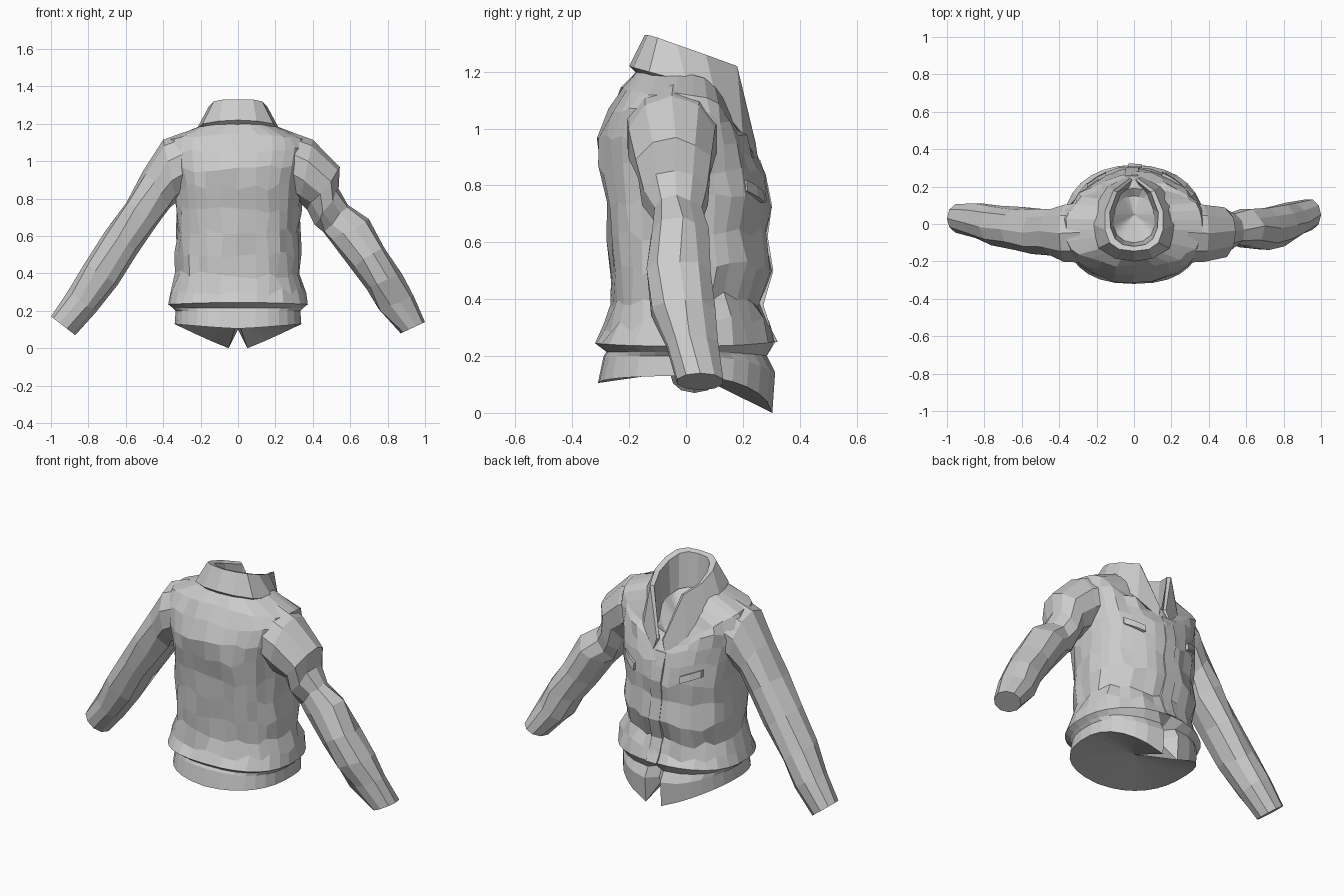
import bpy, bmesh, math, random
from mathutils import Vector

if "Cube" in bpy.data.objects:
    bpy.data.objects.remove(bpy.data.objects["Cube"])

random.seed(4)
cloth = bpy.data.materials.new("light_grey_cloth")
cloth.diffuse_color = (0.6, 0.6, 0.6, 1)
cloth.use_nodes = True
cloth.node_tree.nodes["Principled BSDF"].inputs["Base Color"].default_value = cloth.diffuse_color


def finish(name, bm):
    bmesh.ops.recalc_face_normals(bm, faces=bm.faces[:])
    me = bpy.data.meshes.new(name)
    bm.to_mesh(me)
    bm.free()
    me.materials.append(cloth)
    ob = bpy.data.objects.new(name, me)
    bpy.context.collection.objects.link(ob)
    return ob


def loft(name, rings, start=None, end=None):
    """Skin closed rings; cap with a flat face, or a fan to a given point."""
    bm = bmesh.new()
    vr = [[bm.verts.new(p) for p in r] for r in rings]
    n = len(rings[0])
    for a, b in zip(vr, vr[1:]):
        for i in range(n):
            j = (i + 1) % n
            bm.faces.new((a[i], a[j], b[j], b[i]))
    for r, tip in ((vr[0], start), (vr[-1], end)):
        if tip is None:
            bm.faces.new(r)
        else:
            c = bm.verts.new(tip)
            for i in range(n):
                bm.faces.new((r[i], r[(i + 1) % n], c))
    return finish(name, bm)


def jitter(a, az):
    return Vector([random.uniform(-k, k) for k in (a, a, az)])


def spow(v, e):
    return math.copysign(abs(v) ** e, v)


# Torso rings: half width, back y, opening-side y, z at back / side / opening
BODY = [
    (.34, -.31, .31, .105, .13, -.02),
    (.335, -.29, .32, .20, .20, .14),
    (.35, -.28, .29, .215, .215, .20),
    (.375, -.32, .315, .245, .235, .25),
    (.36, -.285, .29, .30, .31, .30),
    (.33, -.27, .265, .39, .40, .38),
    (.335, -.27, .30, .50, .50, .50),
    (.33, -.275, .28, .62, .62, .62),
    (.335, -.285, .295, .74, .74, .73),
    (.345, -.305, .275, .86, .86, .83),
    (.365, -.31, .25, .96, .96, .90),
    (.385, -.27, .225, 1.06, 1.05, .94),
    (.37, -.225, .205, 1.14, 1.12, .96),
    (.20, -.175, .19, 1.20, 1.19, .97),
    (.12, -.10, .15, 1.12, 1.10, .94),
]
N = 30
FRONT = 7                               # vertex nearest the opening centre
rings = []
for k, (hw, yb, yf, zb, zs, zf) in enumerate(BODY):
    ring = []
    for i in range(N):
        t = math.pi / 2 + 2 * math.pi * (i - FRONT) / N
        c, s = math.cos(t), math.sin(t)
        e = .92 if s > 0 else .82
        w = 1 - abs(c) if k == 0 else abs(s) ** 2.5
        z = zs + ((zf if s > 0 else zb) - zs) * w
        p = Vector((hw * spow(c, e), (yf if s > 0 else -yb) * spow(s, e), z))
        off = i - FRONT
        if k < 3:                       # split between the two front tails
            if off == 0:
                p.y -= .07
                p.z = .10 if k == 0 else p.z
            elif abs(off) == 1:
                p.x = -.05 * off
                p.z = 0 if k == 0 else p.z
        if 3 < k < 13:
            p += jitter(.01, .02 if k < 12 else .008)
        if 3 < k < 9 and s > 0:         # slanting folds across the belly
            p.z += .13 * p.x * s
        ring.append(p)
    rings.append(ring)
loft("jacket_body", rings, (0, 0, .15), (0, .05, .96))


# Sleeves: outer x z, inner x z, centre y, half depth
LEFT = [
    (.29, 1.155, .25, .84, -.045, .17), (.40, 1.115, .33, .78, -.05, .16),
    (.50, .96, .37, .74, -.045, .135), (.60, .79, .42, .66, -.04, .12),
    (.71, .62, .53, .51, -.03, .12), (.82, .45, .65, .33, -.01, .11),
    (.91, .31, .75, .19, .015, .105), (1.0, .17, .87, .07, .03, .08),
]
RIGHT = LEFT[:2] + [
    (.55, .97, .37, .75, -.04, .135), (.545, .86, .42, .67, -.04, .12),
    (.59, .77, .45, .62, -.03, .08), (.70, .68, .49, .58, -.02, .10),
    (.79, .54, .60, .43, -.03, .115), (.88, .40, .68, .31, -.01, .11),
    (.93, .28, .75, .20, .02, .10), (1.0, .14, .87, .08, .05, .085),
]
for name, side, rows in (("left_sleeve", -1, LEFT), ("right_sleeve", 1, RIGHT)):
    rings = []
    for k, (ox, oz, ix, iz, yc, ry) in enumerate(rows):
        ring = []
        for i in range(10):
            t = 2 * math.pi * i / 10
            u = .5 + .5 * math.cos(t)
            p = Vector((side * (ix + (ox - ix) * u), yc + ry * math.sin(t), iz + (oz - iz) * u))
            if 1 < k < len(rows) - 1:
                p += jitter(.01, .012)
            ring.append(p)
        rings.append(ring)
    loft(name, rings)

# Collar and lapels: stations from the V point round to the back centre, then mirrored
OUT_LOW = [(.04, .255, .88), (.14, .20, .98), (.21, .11, 1.09), (.225, 0, 1.165), (.19, -.13, 1.2), (.10, -.185, 1.215), (0, -.2, 1.22)]
OUT_TOP = [(.02, .245, .95), (.11, .18, 1.22), (.155, .07, 1.26), (.155, -.03, 1.295), (.13, -.10, 1.32), (.08, -.135, 1.33), (0, -.145, 1.33)]
IN_TOP = [(.01, .235, .95), (.09, .17, 1.215), (.13, .06, 1.25), (.125, -.02, 1.285), (.10, -.08, 1.31), (.06, -.11, 1.32), (0, -.12, 1.32)]
IN_LOW = [(.01, .20, .90), (.07, .16, .98), (.10, .08, 1.05), (.11, -.01, 1.09), (.09, -.06, 1.11), (.05, -.09, 1.12), (0, -.10, 1.12)]
sections = [list(q) for q in zip(OUT_LOW, OUT_TOP, IN_TOP, IN_LOW)]
sections += [[(-x, y, z) for x, y, z in q] for q in reversed(sections[:-1])]
loft("collar", sections)


# Panels laid on the opening side
def surface_y(x, z):
    for a, b in zip(BODY[3:], BODY[4:]):
        if z <= b[5] or b is BODY[-1]:
            f = min(1, max(0, (z - a[5]) / max(b[5] - a[5], .001)))
            hw, yf = a[0] + (b[0] - a[0]) * f, a[2] + (b[2] - a[2]) * f
            return yf * max(0, 1 - abs(x / hw) ** 2.17) ** .46


def panel(name, left, right, lift):
    """Thin strip between two matching xz edges, following the body."""
    secs = []
    for (ax, az), (bx, bz) in zip(left, right):
        ya, yb = surface_y(ax, az), surface_y(bx, bz)
        secs.append([(ax, ya + lift, az), (bx, yb + lift, bz), (bx, yb - .02, bz), (ax, ya - .02, az)])
    return loft(name, secs)


# Overlapping front edge running down from the V, and two slanted pocket flaps
ZS = [.89, .81, .73, .62, .50, .38, .30, .25]
panel("front_placket", [(-.05 + .02 * i / 7, z) for i, z in enumerate(ZS)],
      [(.02 + .02 * i / 7, z) for i, z in enumerate(ZS)], .008)
for s, side in ((-1, "left"), (1, "right")):
    panel(side + "_chest_pocket", [(s * .15, .78), (s * .20, .80), (s * .25, .82)],
          [(s * .15, .74), (s * .20, .76), (s * .25, .78)], .012)
